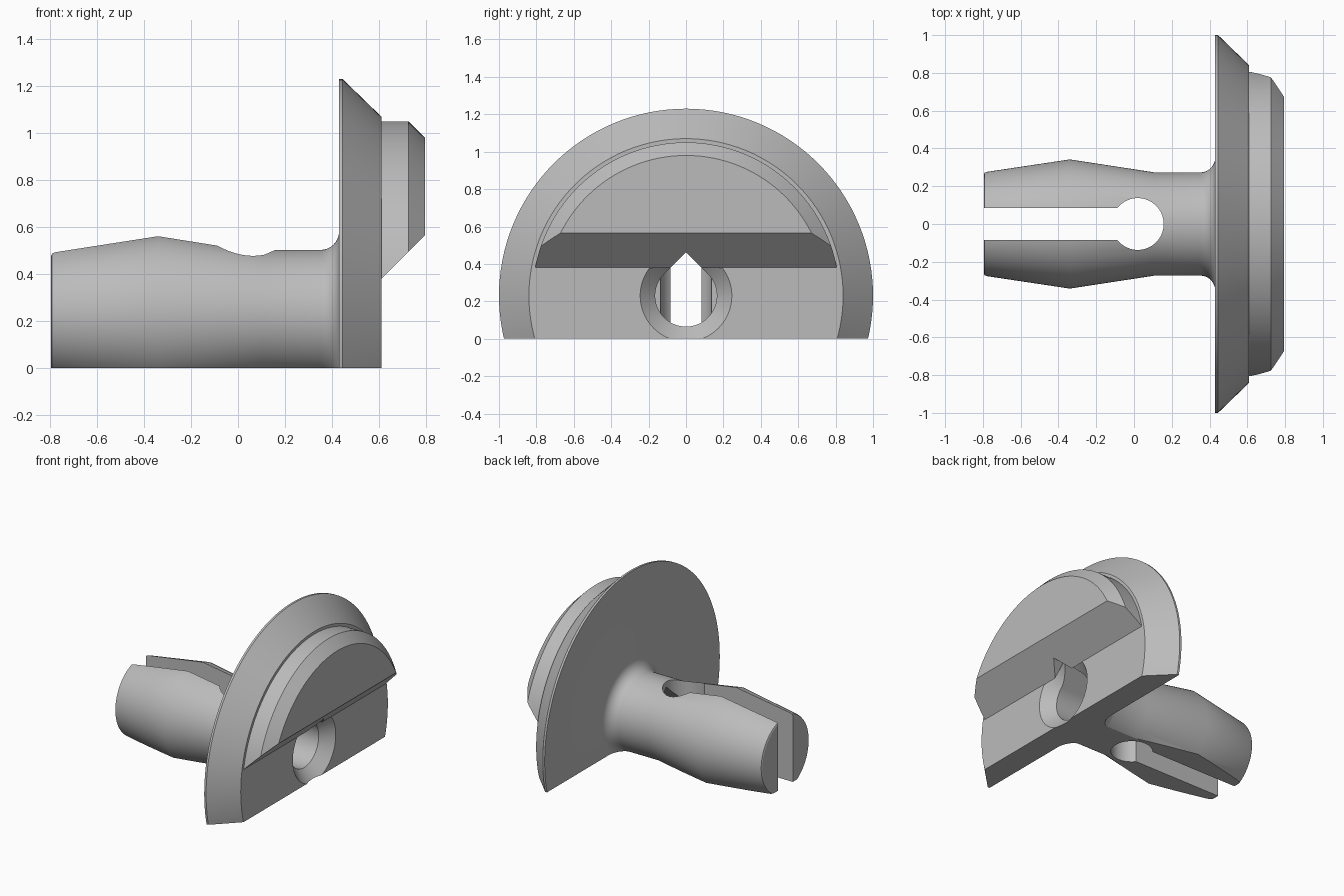
import bpy
import bmesh
from math import sin, cos, pi, radians
from mathutils import Vector

cube = bpy.data.objects.get("Cube")
if cube:
    bpy.data.objects.remove(cube, do_unlink=True)

AXIS_Z = 0.23   # height of the turning axis
SEG = 128

grey = bpy.data.materials.new("plain grey")
grey.use_nodes = True
grey.diffuse_color = (0.5, 0.5, 0.5, 1)
grey.node_tree.nodes["Principled BSDF"].inputs["Base Color"].default_value = (0.5, 0.5, 0.5, 1)


def finish(name, bm):
    bmesh.ops.recalc_face_normals(bm, faces=bm.faces)
    mesh = bpy.data.meshes.new(name)
    bm.to_mesh(mesh)
    bm.free()
    mesh.materials.append(grey)
    obj = bpy.data.objects.new(name, mesh)
    bpy.context.collection.objects.link(obj)
    return obj


def lathe(name, profile):
    """Turn (x, radius) points about the horizontal axis, capping both ends."""
    bm = bmesh.new()
    rings = []
    for x, r in profile:
        rings.append([bm.verts.new((x, r * cos(2 * pi * i / SEG), AXIS_Z + r * sin(2 * pi * i / SEG)))
                      for i in range(SEG)])
    for a, b in zip(rings, rings[1:]):
        for i in range(SEG):
            j = (i + 1) % SEG
            bm.faces.new((a[i], a[j], b[j], b[i]))
    bm.faces.new(rings[0])
    bm.faces.new(rings[-1])
    return finish(name, bm)


def prism(name, points, offset):
    """Extrude a closed outline of 3D points along an offset."""
    bm = bmesh.new()
    face = bm.faces.new([bm.verts.new(p) for p in points])
    made = bmesh.ops.extrude_face_region(bm, geom=[face])["geom"]
    bmesh.ops.translate(bm, vec=Vector(offset),
                        verts=[v for v in made if isinstance(v, bmesh.types.BMVert)])
    return finish(name, bm)


def box(name, x0, x1, y, z0, z1):
    return prism(name, [(x0, -y, z0), (x1, -y, z0), (x1, y, z0), (x0, y, z0)], (0, 0, z1 - z0))


def cut(obj, *cutters):
    bpy.context.view_layer.objects.active = obj
    for c in cutters:
        c.hide_render = True
        mod = obj.modifiers.new("cut", "BOOLEAN")
        mod.operation = "DIFFERENCE"
        mod.solver = "EXACT"
        mod.object = c
        bpy.ops.object.modifier_apply(modifier=mod.name)


# Split pin, fillet and tapered flange in one turned profile
fillet = [(0.35 + 0.08 * sin(a * pi / 16), 0.353 - 0.08 * cos(a * pi / 16)) for a in range(9)]
body = lathe("pin_and_flange",
             [(-0.795, 0.262), (-0.791, 0.271), (-0.78, 0.276), (-0.34, 0.342), (0.11, 0.273)]
             + fillet + [(0.43, 1.0), (0.445, 1.0), (0.61, 0.84)])

# Raised half-disc lip on the outer face
lip = lathe("raised_lip", [(0.608, 0.82), (0.725, 0.82), (0.795, 0.75)])

# Cutters: flat base, slot, cross hole, countersink, teardrop bore, lip slope
base = box("base_cutter", -2, 2, 2, -2, 0)
slot = box("slot_cutter", -1, 0.02, 0.084, -0.5, 1)
cross_hole = prism("cross_hole_cutter",
                   [(0.02 + 0.137 * cos(2 * pi * i / 64), 0.137 * sin(2 * pi * i / 64), -0.5)
                    for i in range(64)], (0, 0, 1.5))
countersink = lathe("countersink_cutter", [(0.52, 0.155), (0.63, 0.265)])
R = 0.165
arc = [radians(135 + 270 * i / 64) for i in range(65)]
bore = prism("bore_cutter",
             [(0.02, R * cos(a), AXIS_Z + R * sin(a)) for a in arc]
             + [(0.02, 0, AXIS_Z + R * 2 ** 0.5)], (1, 0, 0))
slope = prism("slope_cutter",
              [(0.5, -2, 0.27), (0.9, -2, 0.67), (0.9, -2, -1), (0.5, -2, -1)], (0, 4, 0))

cut(body, base, countersink, bore, cross_hole, slot)
cut(lip, slope, bore)

for c in (base, slot, cross_hole, countersink, bore, slope):
    bpy.data.objects.remove(c, do_unlink=True)

# Smooth the turned surfaces, keep machined edges crisp
for obj in (body, lip):
    bpy.ops.object.select_all(action="DESELECT")
    obj.select_set(True)
    bpy.context.view_layer.objects.active = obj
    bpy.ops.object.shade_smooth_by_angle(angle=radians(20))
